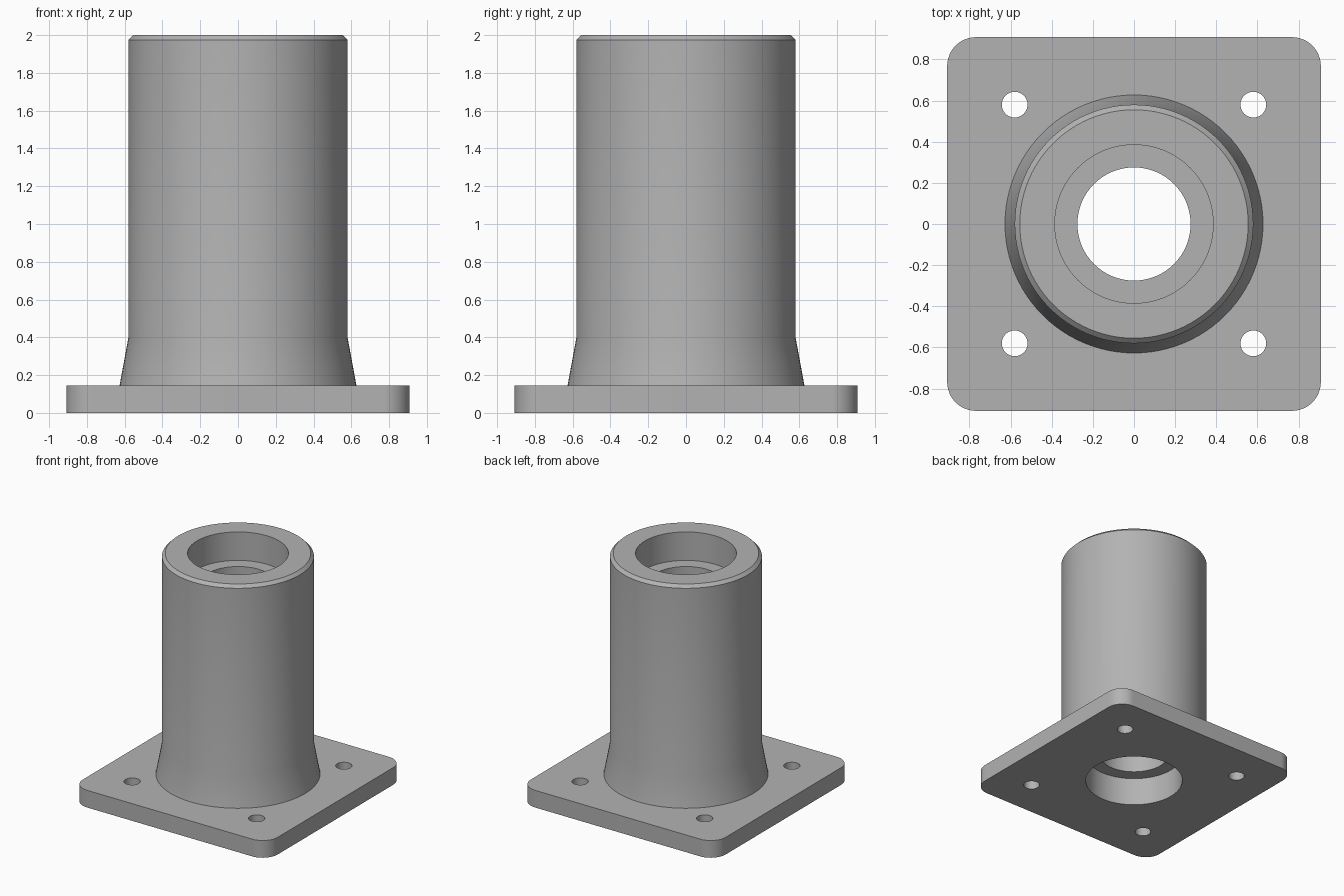
import bpy
import bmesh
import math
from mathutils import Matrix

old = bpy.data.objects.get("Cube")
if old:
    bpy.data.objects.remove(old, do_unlink=True)

HALF, PLATE_H, CORNER_R = 0.908, 0.145, 0.14
HEIGHT, TUBE_R, CHAMFER = 2.0, 0.58, 0.025
COLLAR_R, COLLAR_TOP = 0.627, 0.4
POCKET_R, POCKET_DEPTH, BORE_R = 0.385, 0.24, 0.275
BOLT_POS, BOLT_R = 0.58, 0.0625

grey = bpy.data.materials.new("machined_grey")
grey.use_nodes = True
colour = (0.45, 0.45, 0.45, 1)
grey.diffuse_color = colour
grey.node_tree.nodes["Principled BSDF"].inputs["Base Color"].default_value = colour


def make_object(name, bm):
    bmesh.ops.recalc_face_normals(bm, faces=bm.faces)
    mesh = bpy.data.meshes.new(name)
    bm.to_mesh(mesh)
    bm.free()
    mesh.materials.append(grey)
    obj = bpy.data.objects.new(name, mesh)
    bpy.context.collection.objects.link(obj)
    return obj


def revolve(name, profile, x=0, y=0, steps=96):
    """Solid of revolution from (radius, height) points, capped at both ends."""
    bm = bmesh.new()
    rings = [[bm.verts.new((x + r * math.cos(math.tau * i / steps),
                            y + r * math.sin(math.tau * i / steps), z))
              for i in range(steps)] for r, z in profile]
    for low, high in zip(rings, rings[1:]):
        for i in range(steps):
            j = (i + 1) % steps
            bm.faces.new((low[i], low[j], high[j], high[i]))
    bm.faces.new(rings[0])
    bm.faces.new(rings[-1])
    return make_object(name, bm)


# Square plate with rounded corners
bm = bmesh.new()
bmesh.ops.create_cube(bm, size=1, matrix=Matrix.Translation((0, 0, PLATE_H / 2))
                      @ Matrix.Diagonal((2 * HALF, 2 * HALF, PLATE_H, 1)))
uprights = [e for e in bm.edges if abs(e.verts[0].co.z - e.verts[1].co.z) > 0.01]
bmesh.ops.bevel(bm, geom=uprights, offset=CORNER_R, segments=12, profile=0.5,
                affect='EDGES')
housing = make_object("flanged_housing", bm)

# Chamfered tube with a tapered collar, sunk slightly into the plate
sink = PLATE_H / 2
flare = (COLLAR_R - TUBE_R) / (COLLAR_TOP - PLATE_H)
tube = revolve("tube", [(COLLAR_R + flare * sink, PLATE_H - sink), (TUBE_R, COLLAR_TOP),
                        (TUBE_R, HEIGHT - CHAMFER), (TUBE_R - CHAMFER, HEIGHT)])

# Through bore with a wider pocket at each end
bore = revolve("bore_cutter", [(POCKET_R, -0.1), (POCKET_R, POCKET_DEPTH),
                               (BORE_R, POCKET_DEPTH), (BORE_R, HEIGHT - POCKET_DEPTH),
                               (POCKET_R, HEIGHT - POCKET_DEPTH), (POCKET_R, HEIGHT + 0.1)])

# Four bolt holes
bolts = [revolve("bolt_cutter", [(BOLT_R, -0.1), (BOLT_R, PLATE_H + 0.1)],
                 sx * BOLT_POS, sy * BOLT_POS, 48) for sx in (-1, 1) for sy in (-1, 1)]

# Join the tube, cut the holes, then drop the helpers
bpy.ops.object.select_all(action='DESELECT')
housing.select_set(True)
bpy.context.view_layer.objects.active = housing
for tool in [tube, bore] + bolts:
    mod = housing.modifiers.new(tool.name, 'BOOLEAN')
    mod.operation = 'UNION' if tool is tube else 'DIFFERENCE'
    mod.solver = 'EXACT'
    mod.object = tool
    bpy.ops.object.modifier_apply(modifier=mod.name)
    bpy.data.objects.remove(tool, do_unlink=True)

bpy.ops.object.shade_smooth_by_angle(angle=math.radians(25))
